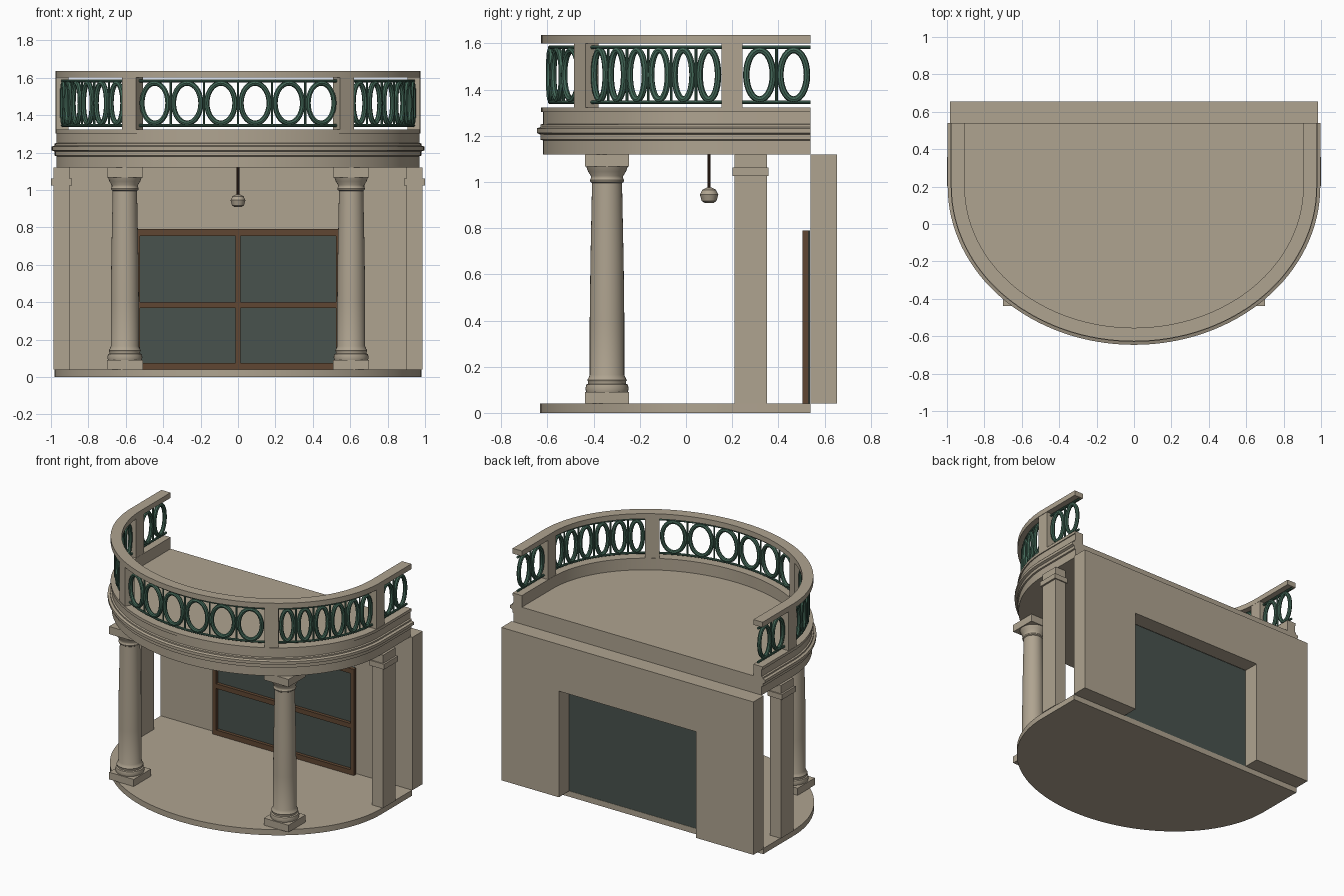
import bpy, bmesh, math
from mathutils import Vector

cube = bpy.data.objects.get("Cube")
if cube:
    bpy.data.objects.remove(cube, do_unlink=True)


def material(name, rgb):
    m = bpy.data.materials.new(name)
    m.use_nodes = True
    m.diffuse_color = (*rgb, 1)
    bsdf = m.node_tree.nodes["Principled BSDF"]
    bsdf.inputs["Base Color"].default_value = (*rgb, 1)
    bsdf.inputs["Roughness"].default_value = 0.8
    return m


STONE = material("warm stone", (0.43, 0.37, 0.28))
GREEN = material("green metal", (0.055, 0.135, 0.095))
WOOD = material("brown wood", (0.115, 0.062, 0.032))
GLASS = material("dark glass", (0.065, 0.085, 0.075))
BRONZE = material("dark bronze", (0.05, 0.025, 0.015))

BACK = 0.54       # back edge of floor and balcony
SPRING = 0.2      # where the straight sides meet the curve


def finish(name, bm, mat, smooth=False):
    bmesh.ops.recalc_face_normals(bm, faces=bm.faces)
    me = bpy.data.meshes.new(name)
    bm.to_mesh(me)
    bm.free()
    me.materials.append(mat)
    ob = bpy.data.objects.new(name, me)
    bpy.context.collection.objects.link(ob)
    if smooth:
        bpy.ops.object.select_all(action='DESELECT')
        ob.select_set(True)
        bpy.context.view_layer.objects.active = ob
        bpy.ops.object.shade_smooth_by_angle(angle=math.radians(35))
    return ob


def box(name, x, y, z, mat):
    bm = bmesh.new()
    bmesh.ops.create_cube(bm, size=1)
    for v in bm.verts:
        for i, (lo, hi) in enumerate((x, y, z)):
            v.co[i] = lo if v.co[i] < 0 else hi
    return finish(name, bm, mat)


def d_path(offset, steps=64):
    """Horseshoe path, from the back right round the front to the back left."""
    a, b = 0.97 + offset, 0.82 + offset
    arc = [(a * math.sin(t), SPRING - b * math.cos(t))
           for t in (math.pi * (i / steps - 0.5) for i in range(steps + 1))]
    return [(-a, BACK)] + arc + [(a, BACK)]


def slab(name, offset, z0, z1):
    bm = bmesh.new()
    f = bm.faces.new([bm.verts.new((x, y, z0)) for x, y in d_path(offset)])
    top = bmesh.ops.extrude_face_region(bm, geom=[f])["geom"]
    for v in top:
        if isinstance(v, bmesh.types.BMVert):
            v.co.z = z1
    return finish(name, bm, STONE, True)


def band(name, profile):
    """Sweep a closed (offset, z) profile along the horseshoe."""
    bm = bmesh.new()
    rows = [[bm.verts.new((x, y, z)) for x, y in d_path(o)] for o, z in profile]
    for r, s in zip(rows, rows[1:] + rows[:1]):
        for i in range(len(r) - 1):
            bm.faces.new((r[i], r[i + 1], s[i + 1], s[i]))
    for end in (0, -1):
        bm.faces.new([r[end] for r in rows])
    return finish(name, bm, STONE, True)


def lathe(name, profile, x, y, mat, segs=32):
    bm = bmesh.new()
    rings = [[bm.verts.new((x + r * math.cos(k * math.tau / segs),
                            y + r * math.sin(k * math.tau / segs), z))
              for k in range(segs)] for r, z in profile]
    for a, b in zip(rings, rings[1:]):
        for k in range(segs):
            j = (k + 1) % segs
            bm.faces.new((a[k], a[j], b[j], b[k]))
    bm.faces.new(rings[0])
    bm.faces.new(rings[-1])
    return finish(name, bm, mat, True)


def tubes(name, paths, radius, mat, cyclic=False):
    cu = bpy.data.curves.new(name, 'CURVE')
    cu.dimensions = '3D'
    cu.bevel_depth, cu.bevel_resolution, cu.use_fill_caps = radius, 2, True
    for pts in paths:
        sp = cu.splines.new('POLY')
        sp.points.add(len(pts) - 1)
        for p, co in zip(sp.points, pts):
            p.co = (*co, 1)
        sp.use_cyclic_u = cyclic
    tmp = bpy.data.objects.new(name + "_curve", cu)
    bpy.context.collection.objects.link(tmp)
    dg = bpy.context.evaluated_depsgraph_get()
    me = bpy.data.meshes.new_from_object(tmp.evaluated_get(dg))
    bpy.data.objects.remove(tmp, do_unlink=True)
    bm = bmesh.new()
    bm.from_mesh(me)
    return finish(name, bm, mat, True)


# Floor and back wall with its door opening
slab("floor", 0.012, 0, 0.04)
bm = bmesh.new()
W, D, FLOOR, TOP, HEAD = 0.985, 0.535, 0.04, 1.12, 0.79
outline = [(-W, FLOOR), (-D, FLOOR), (-D, HEAD), (D, HEAD),
           (D, FLOOR), (W, FLOOR), (W, TOP), (-W, TOP)]
face = bm.faces.new([bm.verts.new((x, BACK, z)) for x, z in outline])
for v in bmesh.ops.extrude_face_region(bm, geom=[face])["geom"]:
    if isinstance(v, bmesh.types.BMVert):
        v.co.y = 0.655
finish("back_wall", bm, STONE)

# Glazed door
box("door_glass", (-0.54, 0.54), (0.528, 0.538), (FLOOR, HEAD), GLASS)
for label, x, z in (("top_rail", (-0.55, 0.55), (0.755, HEAD)),
                    ("middle_rail", (-0.55, 0.55), (0.368, 0.402)),
                    ("bottom_rail", (-0.55, 0.55), (FLOOR, 0.075)),
                    ("centre_stile", (-0.014, 0.014), (FLOOR, HEAD)),
                    ("right_stile", (-0.552, -0.525), (FLOOR, HEAD)),
                    ("left_stile", (0.525, 0.552), (FLOOR, HEAD))):
    box("door_" + label, x, (0.505, 0.53), z, WOOD)

# Columns and side pilasters
SHAFT = [(0.09, 0.09), (0.094, 0.105), (0.09, 0.122), (0.082, 0.126),
         (0.082, 0.135), (0.086, 0.142), (0.08, 0.152), (0.075, 0.165),
         (0.075, 0.4), (0.072, 0.65), (0.065, 0.995), (0.072, 1.0),
         (0.074, 1.008), (0.07, 1.016), (0.07, 1.026), (0.082, 1.045),
         (0.09, 1.066)]
CY = -0.342
for side, s in (("right", -1), ("left", 1)):
    cx = s * 0.605
    square = ((cx - 0.096, cx + 0.096), (CY - 0.096, CY + 0.096))
    box(side + "_column_plinth", *square, (FLOOR, 0.09), STONE)
    box(side + "_column_abacus", *square, (1.066, TOP), STONE)
    lathe(side + "_column_shaft", SHAFT, cx, CY, STONE)
    px = sorted((s * 0.9, s * 0.987))
    box(side + "_pilaster", px, (0.21, 0.35), (FLOOR, TOP), STONE)
    cap = sorted((s * 0.888, s * 1.0))
    box(side + "_pilaster_cap", cap, (0.202, 0.358), (1.025, 1.062), STONE)

# Balcony deck, moulded edge with curb, and handrail
slab("balcony_deck", -0.05, TOP, 1.24)
band("balcony_edge", [(-0.065, TOP), (0, TOP), (0, 1.18), (0.01, 1.183),
                      (0.01, 1.205), (0.026, 1.212), (0.026, 1.232),
                      (0.01, 1.238), (0.01, 1.248), (0, 1.252), (0, 1.302),
                      (0.007, 1.302), (0.007, 1.322), (-0.065, 1.322)])
band("handrail", [(-0.065, 1.6), (0.007, 1.6), (0.007, 1.637), (-0.065, 1.637)])

# Railing path, measured by distance from the front centre
CENTRE = [Vector(p) for p in d_path(-0.03, 200)]
CENTRE = CENTRE[len(CENTRE) // 2:]


def along(dist):
    for p, q in zip(CENTRE, CENTRE[1:]):
        step = (q - p).length
        if dist <= step:
            break
        dist -= step
    t = (q - p).normalized()
    return p + t * dist, t


def distance_to(test):
    total = 0
    for p, q in zip(CENTRE, CENTRE[1:]):
        if test(p):
            return total
        total += (q - p).length
    return total


FRONT_POST = distance_to(lambda p: p.x > 0.56)
SIDE_POST = distance_to(lambda p: p.y > 0.198)
END = distance_to(lambda p: False)
HALF = 0.045

# Railing posts
for label, dist in (("front", FRONT_POST), ("side", SIDE_POST)):
    for side, s in (("right", -1), ("left", 1)):
        p, t = along(dist)
        post = box(f"{label}_{side}_railing_post", (-HALF, HALF), (-0.034, 0.034),
                   (1.31, 1.61), STONE)
        post.location = (s * p.x, p.y, 0)
        post.rotation_euler.z = s * math.atan2(t.y, t.x)

# Oval rings with thin bars between them, mirrored about the centre
LOW, HIGH = 1.345, 1.583
rings, bars = [], []
for start, end, count in ((0, FRONT_POST - HALF, 3),
                          (FRONT_POST + HALF, SIDE_POST - HALF, 6),
                          (SIDE_POST + HALF, END, 2)):
    gap = (end - start) / count
    for i in range(count):
        p, t = along(start + gap * (i + 0.5))
        w, h = gap / 2 - 0.016, (HIGH - LOW) / 2 - 0.012
        b, _ = along(start + gap * i)
        for s in (-1, 1):
            rings.append([(s * (p.x + t.x * w * math.cos(k)), p.y + t.y * w * math.cos(k),
                           (LOW + HIGH) / 2 + h * math.sin(k))
                          for k in (j * math.tau / 28 for j in range(28))])
            if i or (start == 0 and s == 1):
                bars.append([(s * b.x, b.y, LOW), (s * b.x, b.y, HIGH)])
tubes("railing_rings", rings, 0.014, GREEN, True)
tubes("railing_bars", bars, 0.006, GREEN)
tubes("railing_rails", [[(x, y, z) for x, y in d_path(-0.03)] for z in (LOW, HIGH)],
      0.008, GREEN)

# Hanging lamp
lathe("lamp_rod", [(0.007, 0.96), (0.007, TOP)], 0, 0.1, BRONZE, 10)
lathe("lamp_shade", [(0.018, 0.908), (0.032, 0.918), (0.04, 0.945), (0.036, 0.952),
                     (0.03, 0.966), (0.012, 0.975)], 0, 0.1, STONE, 12)
